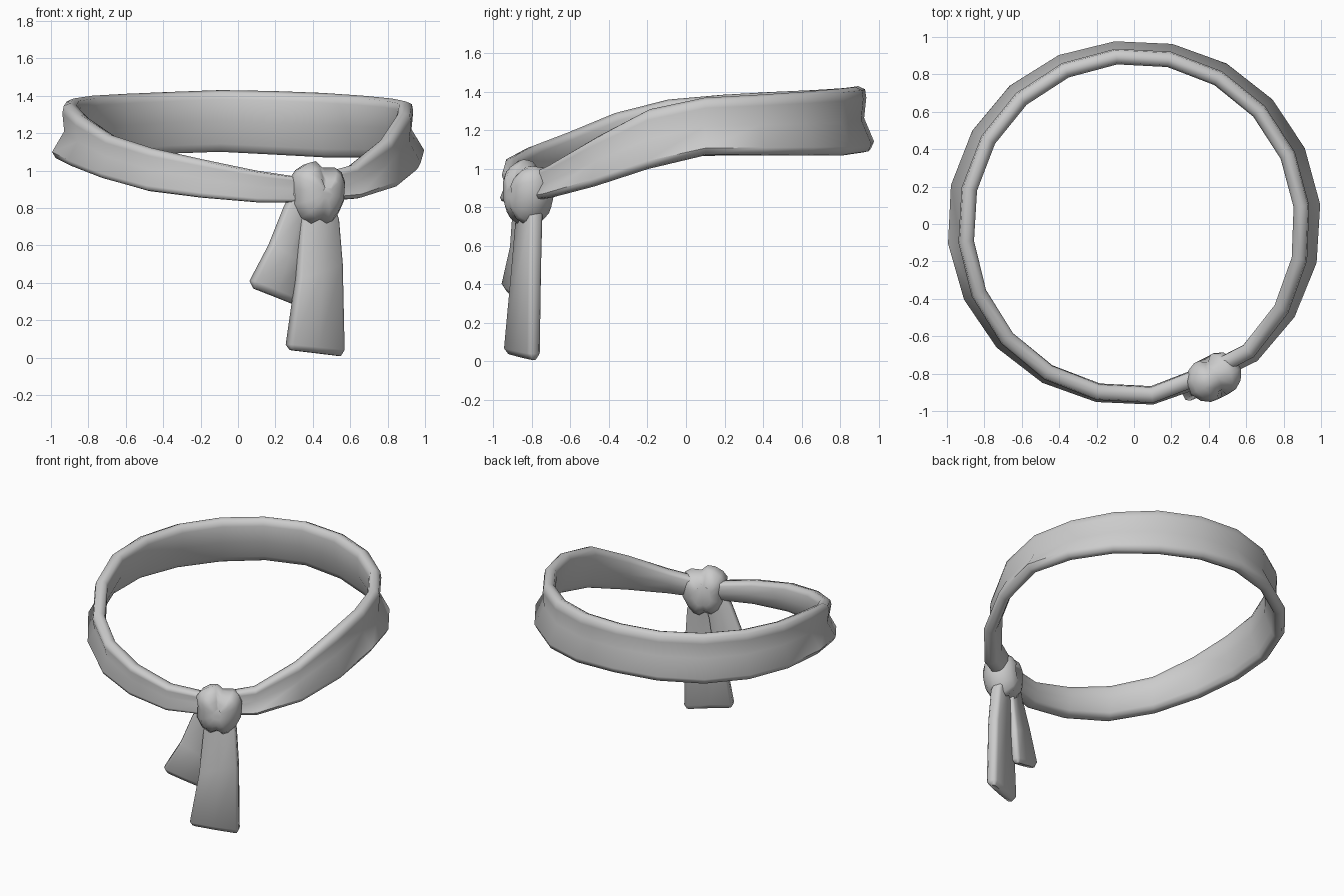
import bpy, bmesh, math
from mathutils import Vector

if "Cube" in bpy.data.objects:
    bpy.data.objects.remove(bpy.data.objects["Cube"])

cloth = bpy.data.materials.new("grey_cloth")
cloth.use_nodes = True
GREY = (0.6, 0.6, 0.6, 1)
cloth.diffuse_color = GREY
cloth.node_tree.nodes["Principled BSDF"].inputs["Base Color"].default_value = GREY


def loft(name, rings, closed=False):
    """Skin a row of matching rings, as a loop or with capped ends."""
    bm = bmesh.new()
    rows = [[bm.verts.new(p) for p in ring] for ring in rings]
    n = len(rows[0])
    pairs = list(zip(rows, rows[1:]))
    if closed:
        pairs.append((rows[-1], rows[0]))
    for a, b in pairs:
        for i in range(n):
            j = (i + 1) % n
            bm.faces.new((a[i], a[j], b[j], b[i]))
    if not closed:
        bm.faces.new(rows[0])
        bm.faces.new(rows[-1])
    bmesh.ops.recalc_face_normals(bm, faces=bm.faces)
    mesh = bpy.data.meshes.new(name)
    bm.to_mesh(mesh)
    bm.free()
    obj = bpy.data.objects.new(name, mesh)
    bpy.context.collection.objects.link(obj)
    mesh.materials.append(cloth)
    bpy.ops.object.select_all(action="DESELECT")
    obj.select_set(True)
    bpy.context.view_layer.objects.active = obj
    bpy.ops.object.shade_smooth_by_angle(angle=math.radians(60))
    return obj


# Waistband: one cross-section (radius, flare, height share) at twenty stations
section = [(.925, .01, 0), (.94, .025, .02), (.945, .035, .13), (.925, .005, .5),
           (.942, 0, .82), (.935, 0, .95), (.90, 0, 1), (.868, 0, .96),
           (.858, 0, .85), (.85, .01, .5), (.865, .03, .13), (.88, .03, .03)]
tops = [1.37, 1.385, 1.40, 1.415, 1.425, 1.43, 1.42, 1.41, 1.40, 1.385,
        1.36, 1.29, 1.19, 1.12, 1.06, 1.0, .96, 1.03, 1.17, 1.31]
bottoms = [1.07, 1.07, 1.07, 1.07, 1.085, 1.10, 1.09, 1.075, 1.07, 1.07,
           1.06, 1.02, .955, .89, .855, .83, .83, .85, .91, 1.0]
rings = []
for i, (top, low) in enumerate(zip(tops, bottoms)):
    a = math.radians(6 + 18 * i)
    front = max(0, -math.sin(a))
    flare = 1 + .6 * abs(math.cos(a)) - .9 * front
    shift = .02 * front - (.03 if i == 16 else 0)
    rings.append([((r + shift + flare * f) * math.cos(a),
                   (r + shift + flare * f) * math.sin(a),
                   low + (top - low) * h) for r, f, h in section])
loft("waistband", rings, closed=True)

# Knot: a lumpy heart outline, swelling and shrinking through its depth
center = Vector((.425, -.815, .88))
along = Vector((.89, .455, 0))
outward = Vector((.455, -.89, 0))
heart = [(-.15, .09), (-.12, .13), (-.07, .16), (-.02, .17), (.02, .135), (.09, .135),
         (.13, .11), (.15, .06), (.145, -.04), (.11, -.11), (.07, -.16), (.03, -.175),
         (-.01, -.15), (-.06, -.17), (-.11, -.13), (-.145, -.06), (-.14, .02)]
rings = []
for depth, scale in ((-.11, .4), (-.09, .7), (-.04, .94), (.03, 1), (.085, .8), (.115, .5), (.12, .2)):
    ring = []
    for u, z in heart:
        cleft = 1 - .35 * math.exp(-(u / .04) ** 2) if z > 0 else 1
        ring.append(center + along * u * scale + outward * depth * cleft
                    + Vector((0, 0, z * scale)))
    rings.append(ring)
loft("knot", rings)


def tail(name, stations, thick):
    """Hanging strip; stations hold its left and right edge points from top to bottom."""
    rounded = [(0, -.3), (.06, -.5), (.5, -.42), (.94, -.5), (1, -.3),
               (1, .3), (.94, .5), (.5, .6), (.06, .5), (0, .3)]
    out = []
    last = len(stations) - 1
    for k, (left, right) in enumerate(stations):
        left, right = Vector(left), Vector(right)
        t = thick * (.45 if k == last else 1)
        out.append([left.lerp(right, s) + outward * t * d for s, d in rounded])
    loft(name, out)


# Long tail in front, short tail swinging out behind it
tail("long_tail", [((.34, -.85, .82), (.50, -.77, .82)),
                   ((.33, -.86, .70), (.53, -.775, .74)),
                   ((.315, -.885, .42), (.55, -.78, .50)),
                   ((.265, -.92, .07), (.56, -.785, .04)),
                   ((.28, -.915, .04), (.545, -.79, .008))], .075)
tail("short_tail", [((.29, -.86, .88), (.40, -.80, .78)),
                    ((.25, -.875, .80), (.38, -.81, .70)),
                    ((.17, -.89, .60), (.35, -.815, .50)),
                    ((.07, -.935, .41), (.32, -.83, .31)),
                    ((.085, -.925, .37), (.30, -.835, .285))], .065)
